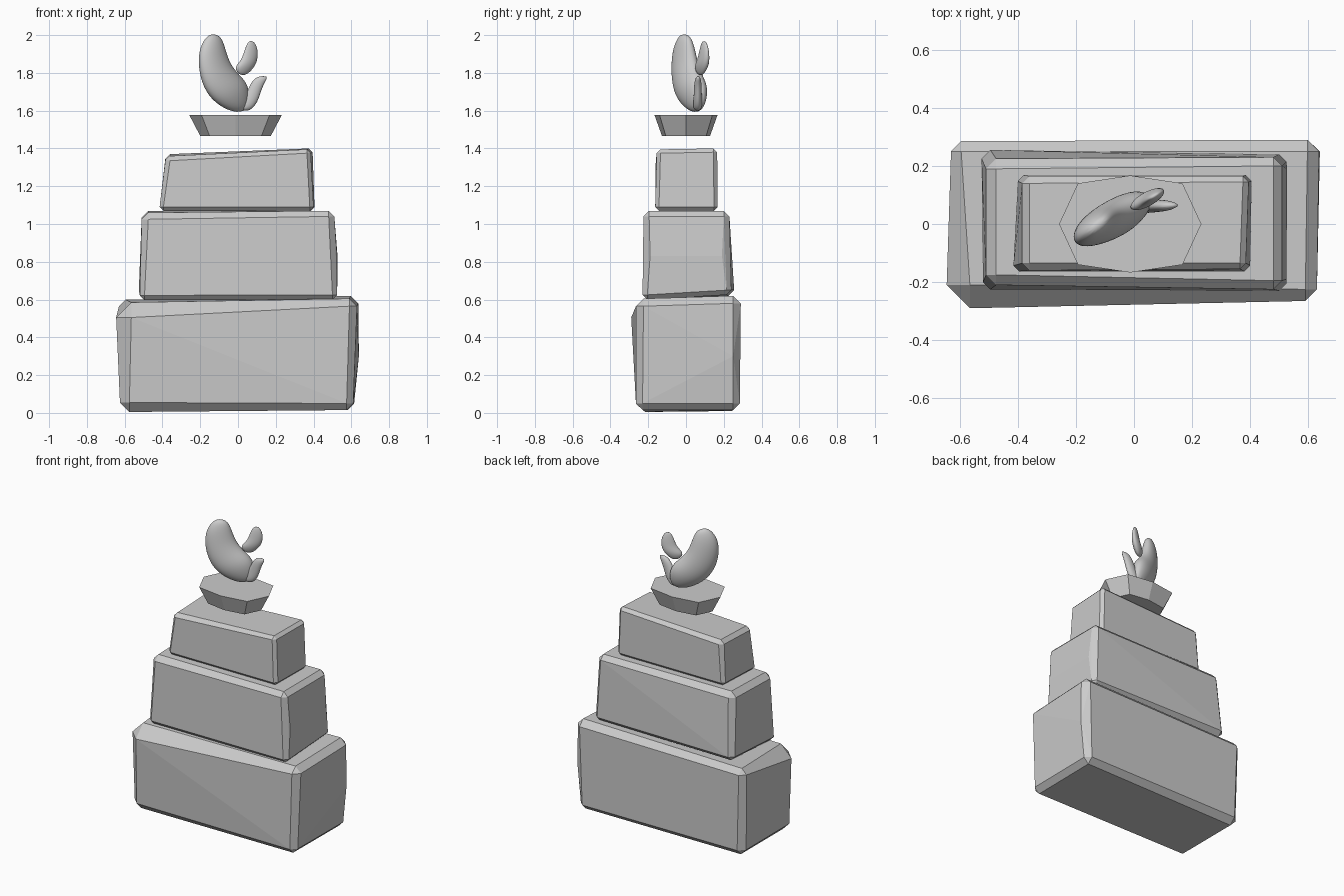
import bpy, bmesh, math
from mathutils import Vector

if "Cube" in bpy.data.objects:
    bpy.data.objects.remove(bpy.data.objects["Cube"])


def finish(name, bm):
    bmesh.ops.recalc_face_normals(bm, faces=bm.faces)
    mesh = bpy.data.meshes.new(name)
    bm.to_mesh(mesh)
    bm.free()
    ob = bpy.data.objects.new(name, mesh)
    bpy.context.collection.objects.link(ob)
    return ob


def stone(name, corners, extra=()):
    """Irregular block: hull of 8 corners (x, y, z, chamfer), each cut off."""
    bm = bmesh.new()
    mid_z = sum(c[2] for c in corners) / 8
    for x, y, z, b in corners:
        s = (math.copysign(b, x), math.copysign(b, y), math.copysign(b, z - mid_z))
        for axis in range(3):
            p = [x - s[0], y - s[1], z - s[2]]
            p[axis] += s[axis]
            bm.verts.new(p)
    for p in extra:
        bm.verts.new(p)
    res = bmesh.ops.convex_hull(bm, input=bm.verts)
    inside = [g for g in res["geom_interior"] if isinstance(g, bmesh.types.BMVert)]
    bmesh.ops.delete(bm, geom=inside, context='VERTS')
    bmesh.ops.dissolve_limit(bm, angle_limit=math.radians(3),
                             verts=bm.verts, edges=bm.edges)
    return finish(name, bm)


def flame(name, start, sections, end, y0, slope, flat, sides=12):
    """Smooth lick: elliptical rings spanning (x, z) outline pairs, leaning in y."""
    def place(x, z, dy=0):
        return Vector((x, y0 + slope * x + dy, z))
    bm = bmesh.new()
    rings = []
    for xa, za, xb, zb in sections:
        cx, cz, hx, hz = (xa + xb) / 2, (za + zb) / 2, (xb - xa) / 2, (zb - za) / 2
        t = flat * math.hypot(hx, hz)
        ring = []
        for i in range(sides):
            a = math.tau * i / sides
            c = math.cos(a)
            ring.append(bm.verts.new(place(cx + hx * c, cz + hz * c, t * math.sin(a))))
        rings.append(ring)
    for lo, hi in zip(rings, rings[1:]):
        for i in range(sides):
            j = (i + 1) % sides
            bm.faces.new((lo[i], lo[j], hi[j], hi[i]))
    for tip, ring in ((start, rings[0]), (end, rings[-1])):
        v = bm.verts.new(place(*tip))
        for i in range(sides):
            bm.faces.new((v, ring[i], ring[(i + 1) % sides]))
    for f in bm.faces:
        f.smooth = True
    ob = finish(name, bm)
    sub = ob.modifiers.new("smooth", 'SUBSURF')
    sub.levels = sub.render_levels = 2
    return ob


# Stacked stones, bottom to top
stone("bottom_stone", [
    (-.625, -.265, .005, .05), (.61, -.265, .015, .035),
    (.615, .285, .015, .035), (-.62, .28, .01, .04),
    (-.645, -.29, .585, .08), (.63, -.265, .605, .04),
    (.637, .29, .62, .04), (-.63, .285, .60, .035)],
    extra=[(.64, .25, .3)])
stone("middle_stone", [
    (-.52, -.225, .597, .025), (.525, -.23, .60, .025),
    (.525, .24, .625, .025), (-.525, .255, .62, .03),
    (-.51, -.21, 1.06, .035), (.51, -.225, 1.07, .03),
    (.51, .23, 1.07, .03), (-.51, .225, 1.07, .035)],
    extra=[(.525, -.19, .83), (.527, .19, .83)])
stone("top_stone", [
    (-.415, -.163, 1.07, .02), (.40, -.163, 1.07, .02),
    (.405, .168, 1.07, .02), (-.40, .168, 1.07, .02),
    (-.385, -.16, 1.36, .025), (.385, -.155, 1.395, .02),
    (.395, .165, 1.40, .02), (-.385, .165, 1.37, .025)])

# Faceted eight-sided bowl floating above the stones
bm = bmesh.new()
rim = [(.245, 0), (.18, .14), (0, .167), (-.18, .14),
       (-.245, 0), (-.18, -.14), (0, -.167), (.18, -.14)]
low, high = ([bm.verts.new((x * s - .013, y * s, z)) for x, y in rim]
             for s, z in ((.76, 1.465), (1, 1.577)))
for i in range(8):
    j = (i + 1) % 8
    bm.faces.new((low[i], low[j], high[j], high[i]))
bm.faces.new(low)
bm.faces.new(high)
finish("bowl", bm)

# Three licks of flame
flame("large_flame", (.035, 1.592),
      [(-.035, 1.592, .066, 1.645), (-.125, 1.635, .06, 1.745),
       (-.19, 1.72, .0, 1.80), (-.216, 1.84, -.042, 1.855),
       (-.207, 1.935, -.066, 1.935), (-.165, 2.0, -.085, 1.985)],
      (-.12, 2.007), .05, .45, .72)
flame("small_flame", (.01, 1.788),
      [(-.012, 1.812, .05, 1.788), (-.017, 1.835, .098, 1.84),
       (.018, 1.87, .108, 1.89), (.033, 1.92, .104, 1.932),
       (.05, 1.963, .088, 1.962)],
      (.07, 1.97), .065, .45, .55)
flame("side_flame", (.03, 1.595),
      [(-.01, 1.62, .075, 1.605), (.035, 1.675, .105, 1.645),
       (.058, 1.73, .122, 1.70), (.09, 1.782, .138, 1.742)],
      (.165, 1.787), .06, .03, .6)
